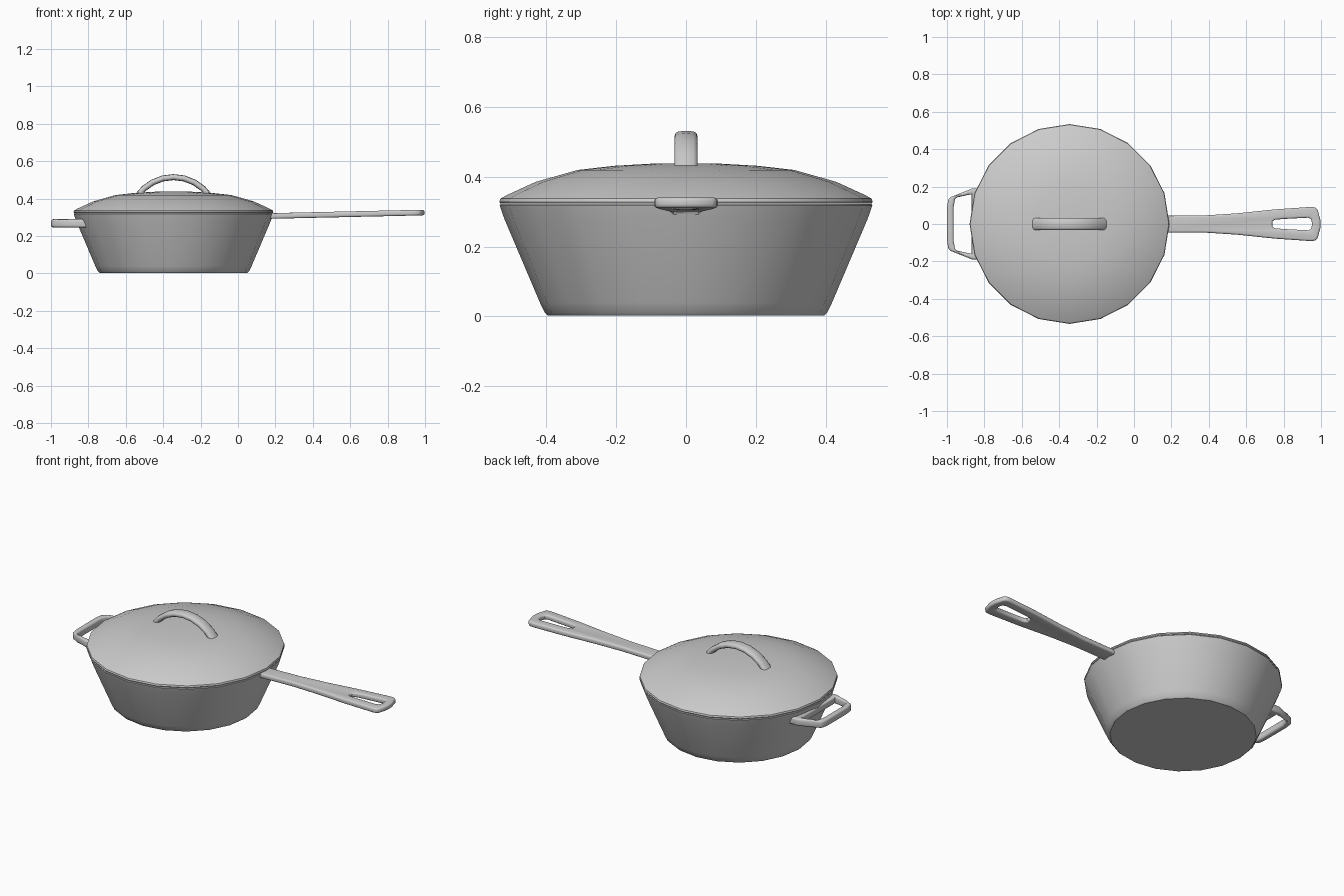
import bpy, bmesh
from math import sin, cos, pi, radians, atan2

if "Cube" in bpy.data.objects:
    bpy.data.objects.remove(bpy.data.objects["Cube"])

CX = -0.345   # centre of the pan body
SIDES = 20


def finish(obj, angle=35):
    bpy.ops.object.select_all(action='DESELECT')
    obj.select_set(True)
    bpy.context.view_layer.objects.active = obj
    bpy.ops.object.shade_smooth_by_angle(angle=radians(angle))


def from_bmesh(name, bm, angle=35):
    bmesh.ops.recalc_face_normals(bm, faces=bm.faces)
    me = bpy.data.meshes.new(name)
    bm.to_mesh(me)
    bm.free()
    obj = bpy.data.objects.new(name, me)
    bpy.context.collection.objects.link(obj)
    finish(obj, angle)
    return obj


def lathe(name, profile):
    """Closed turned solid: the profile starts and ends near the axis."""
    bm = bmesh.new()
    rings = [[bm.verts.new((CX + r * cos(2 * pi * i / SIDES), r * sin(2 * pi * i / SIDES), z))
              for i in range(SIDES)] for r, z in profile]
    for a, b in zip(rings, rings[1:]):
        for i in range(SIDES):
            j = (i + 1) % SIDES
            bm.faces.new((a[i], a[j], b[j], b[i]))
    bm.faces.new(rings[0])
    bm.faces.new(rings[-1])
    return from_bmesh(name, bm)


def plate(name, outlines, half_height, bevel, location, tilt=0):
    """Flat outline with optional hole, thickened with rounded edges."""
    cu = bpy.data.curves.new(name, 'CURVE')
    cu.dimensions = '2D'
    cu.fill_mode = 'BOTH'
    cu.bevel_depth = bevel
    cu.bevel_resolution = 2
    cu.offset = -bevel
    cu.extrude = half_height - bevel
    for pts in outlines:
        sp = cu.splines.new('POLY')
        sp.points.add(len(pts) - 1)
        for p, (x, y) in zip(sp.points, pts):
            p.co = (x, y, 0, 1)
        sp.use_cyclic_u = True
    obj = bpy.data.objects.new(name, cu)
    bpy.context.collection.objects.link(obj)
    obj.location = location
    obj.rotation_euler[1] = tilt
    bpy.ops.object.select_all(action='DESELECT')
    obj.select_set(True)
    bpy.context.view_layer.objects.active = obj
    bpy.ops.object.convert(target='MESH')
    obj = bpy.context.view_layer.objects.active
    bm = bmesh.new()
    bm.from_mesh(obj.data)
    bmesh.ops.remove_doubles(bm, verts=bm.verts, dist=0.0005)
    bmesh.ops.recalc_face_normals(bm, faces=bm.faces)
    bm.to_mesh(obj.data)
    bm.free()
    finish(obj, 40)
    return obj


def mirrored(half):
    """Complete an outline given on +y by its reflection in y."""
    return half + [(x, -y) for x, y in reversed(half) if abs(y) > 1e-6]


# pan body, hollow under the lid
lathe("pan_body", [(0.30, 0.003), (0.395, 0.003), (0.403, 0.010), (0.418, 0.040),
                   (0.520, 0.280), (0.533, 0.318), (0.530, 0.322), (0.510, 0.322),
                   (0.500, 0.285), (0.400, 0.045), (0.30, 0.025)])

# domed lid
lathe("lid", [(0.30, 0.395), (0.420, 0.365), (0.515, 0.323), (0.531, 0.323), (0.534, 0.328),
              (0.531, 0.337), (0.513, 0.347), (0.430, 0.385), (0.310, 0.419),
              (0.205, 0.431), (0.100, 0.437)])

# arched lid handle: rounded section swept along an arc
bm = bmesh.new()
section = []
for k in range(12):
    a = 2 * pi * k / 12
    c, s = cos(a), sin(a)
    section.append((0.033 * abs(c) ** 0.6 * (1 if c > 0 else -1),
                    0.016 * abs(s) ** 0.8 * (1 if s > 0 else -1)))
rings = []
for i in range(9):
    t = radians(-56 + 14 * i)
    rings.append([bm.verts.new((CX + (0.235 + v) * sin(t), u, 0.280 + (0.235 + v) * cos(t)))
                  for u, v in section])
for a, b in zip(rings, rings[1:]):
    for k in range(12):
        m = (k + 1) % 12
        bm.faces.new((a[k], a[m], b[m], b[k]))
bm.faces.new(rings[0])
bm.faces.new(rings[-1])
from_bmesh("lid_handle", bm, 50)

# long handle with hanging slot
outer = mirrored([(0.13, 0.045), (0.38, 0.046), (0.55, 0.057), (0.75, 0.078), (0.94, 0.091),
                  (0.965, 0.089), (0.980, 0.075), (0.995, 0.020)])
slot = mirrored([(0.738, 0.014), (0.752, 0.023), (0.80, 0.027), (0.93, 0.034),
                 (0.944, 0.027), (0.949, 0.010)])
plate("long_handle", [[(x - 0.6, y) for x, y in outer],
                      [(x - 0.6, y) for x, y in slot]],
      0.015, 0.010, (0.602, 0, 0.317), -atan2(0.018, 0.8))

# small loop handle on the opposite side
loop = mirrored([(-0.80, 0.19), (-0.865, 0.19), (-0.982, 0.143), (-0.993, 0.130), (-0.999, 0.09)])
gap = mirrored([(-0.868, 0.158), (-0.885, 0.156), (-0.948, 0.142), (-0.957, 0.132), (-0.965, 0.09)])
plate("side_handle", [loop, gap], 0.022, 0.011, (0, 0, 0.268))
